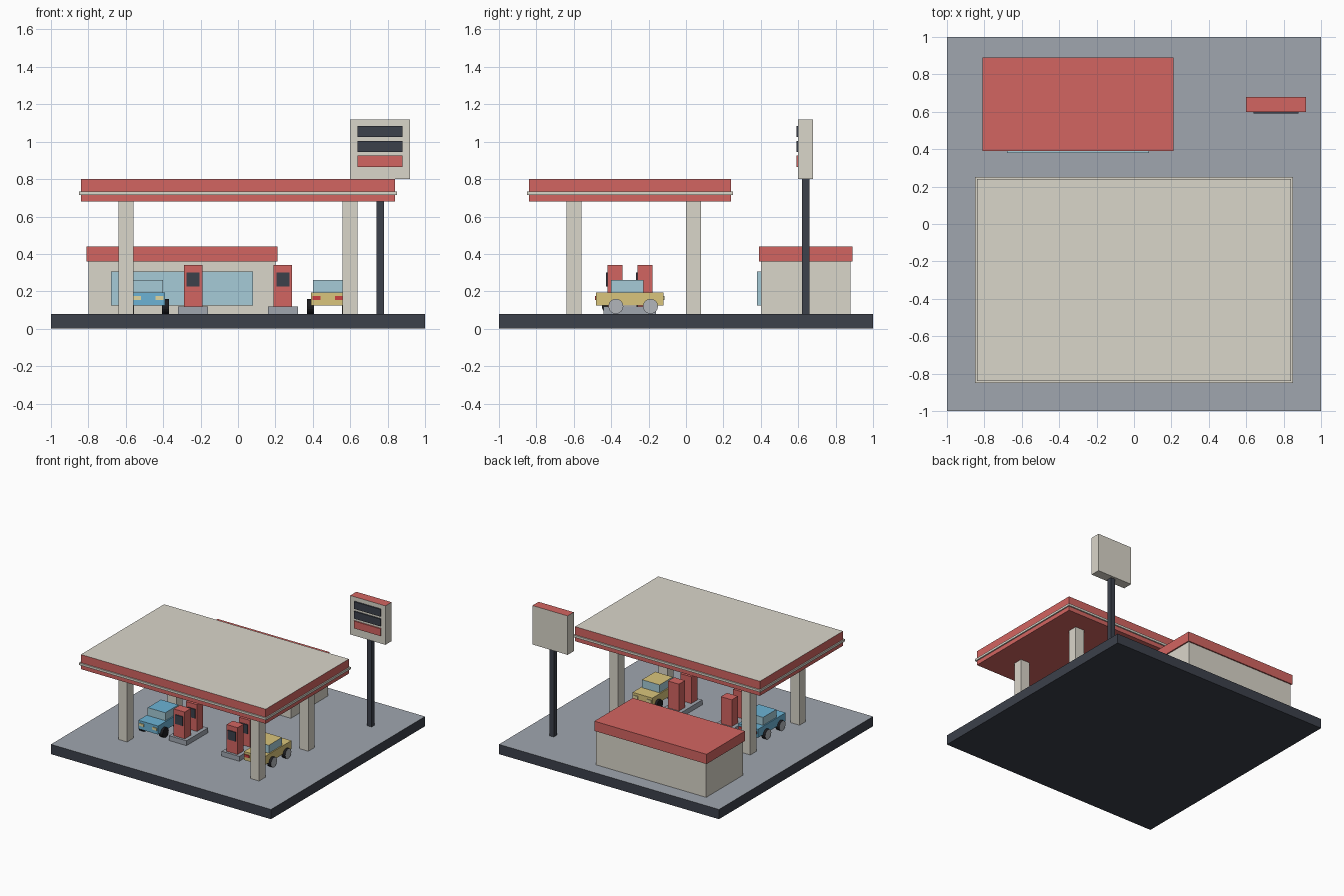
import bpy, bmesh, math
from mathutils import Matrix, Vector

if "Cube" in bpy.data.objects:
    bpy.data.objects.remove(bpy.data.objects["Cube"])


def mat(name, rgb):
    m = bpy.data.materials.new(name)
    m.diffuse_color = (*rgb, 1)
    m.use_nodes = True
    m.node_tree.nodes["Principled BSDF"].inputs["Base Color"].default_value = m.diffuse_color
    return m


RED = mat("red", (0.65, 0.13, 0.12))
CREAM = mat("cream", (0.70, 0.67, 0.59))
DARK = mat("dark", (0.045, 0.052, 0.07))
GREY = mat("paving", (0.35, 0.38, 0.43))
GLASS = mat("glass", (0.38, 0.60, 0.68))
BLUE = mat("blue", (0.15, 0.45, 0.66))
YELLOW = mat("yellow", (0.70, 0.56, 0.20))
BLACK = mat("tyre", (0.012, 0.012, 0.015))
HUB = mat("hub", (0.45, 0.47, 0.50))
LAMP = mat("headlamp", (0.75, 0.68, 0.35))
TAIL = mat("tail_lamp", (0.6, 0.05, 0.05))


def finish(name, bm, mats, facing=None, place=None):
    """Make the object; faces pointing along `facing` get the second material."""
    if facing:
        for f in bm.faces:
            f.normal_update()
            if f.normal.dot(Vector(facing)) > 0.9:
                f.material_index = 1
    if place:
        bm.transform(place)
    me = bpy.data.meshes.new(name)
    bm.to_mesh(me)
    bm.free()
    for m in mats:
        me.materials.append(m)
    ob = bpy.data.objects.new(name, me)
    bpy.context.collection.objects.link(ob)
    return ob


def box(name, x, y, z, m, top=None, place=None):
    """Box from (min, max) ranges, with an optional top-face material."""
    bm = bmesh.new()
    size = [b - a for a, b in (x, y, z)]
    mid = [(a + b) / 2 for a, b in (x, y, z)]
    bmesh.ops.create_cube(bm, size=1, matrix=Matrix.Translation(mid) @ Matrix.Diagonal((*size, 1)))
    return finish(name, bm, [m, top] if top else [m], (0, 0, 1) if top else None, place)


def wheel(name, centre, r, width, place):
    bm = bmesh.new()
    bmesh.ops.create_cone(bm, cap_ends=True, segments=16, radius1=r, radius2=r, depth=width,
                          matrix=Matrix.Translation(centre) @ Matrix.Rotation(math.pi / 2, 4, 'Y'))
    return finish(name, bm, [BLACK, HUB], (1, 0, 0), place)


# Forecourt
box("forecourt", (-1, 1), (-1, 1), (0, 0.08), DARK, GREY)

# Canopy with trim band and four columns
box("canopy", (-0.84, 0.84), (-0.84, 0.24), (0.68, 0.80), RED, CREAM)
box("canopy_trim", (-0.85, 0.85), (-0.85, 0.25), (0.715, 0.733), CREAM)
for x in (-0.6, 0.6):
    for y in (-0.6, 0.04):
        box("canopy_column", (x - 0.04, x + 0.04), (y - 0.04, y + 0.04), (0.08, 0.68), CREAM)

# Shop
box("shop_walls", (-0.80, 0.20), (0.40, 0.88), (0.08, 0.43), CREAM)
box("shop_roof", (-0.81, 0.21), (0.39, 0.89), (0.36, 0.44), RED)
box("shop_window", (-0.68, 0.08), (0.38, 0.40), (0.123, 0.305), GLASS)

# Price sign
box("sign_pole", (0.74, 0.78), (0.62, 0.66), (0.08, 0.80), DARK)
box("sign_board", (0.60, 0.92), (0.60, 0.68), (0.80, 1.12), CREAM, RED)
for z, m in ((1.055, DARK), (0.975, DARK), (0.895, RED)):
    box("sign_panel", (0.64, 0.88), (0.59, 0.60), (z - 0.03, z + 0.03), m)

# Pump islands, two pumps each
for x in (-0.24, 0.24):
    box("pump_island", (x - 0.08, x + 0.08), (-0.44, -0.16), (0.08, 0.12), GREY)
    for y in (-0.38, -0.22):
        box("fuel_pump", (x - 0.05, x + 0.05), (y - 0.04, y + 0.04), (0.12, 0.34), RED)
        box("pump_screen", (x - 0.035, x + 0.035), (y - 0.048, y - 0.04), (0.225, 0.30), DARK)


def car(label, paint, x, turn):
    """Car modelled facing +y at the origin, then turned and placed."""
    p = Matrix.Translation((x, -0.30, 0.08)) @ Matrix.Rotation(turn, 4, 'Z')
    box(label + "_body", (-0.09, 0.09), (-0.18, 0.18), (0.045, 0.115), paint, place=p)
    box(label + "_cabin", (-0.08, 0.08), (-0.10, 0.072), (0.115, 0.18), GLASS, paint, place=p)
    for sx in (-1, 1):
        for y in (-0.075, 0.11):
            wheel(label + "_wheel", (sx * 0.0925, y, 0.04), 0.04, 0.035, p)
        lx = (sx * 0.06 - 0.021, sx * 0.06 + 0.021)
        box(label + "_headlamp", lx, (0.18, 0.186), (0.075, 0.096), LAMP, place=p)
        box(label + "_tail_lamp", lx, (-0.186, -0.18), (0.075, 0.096), TAIL, place=p)


car("yellow_car", YELLOW, 0.48, 0)
car("blue_car", BLUE, -0.48, math.pi)
